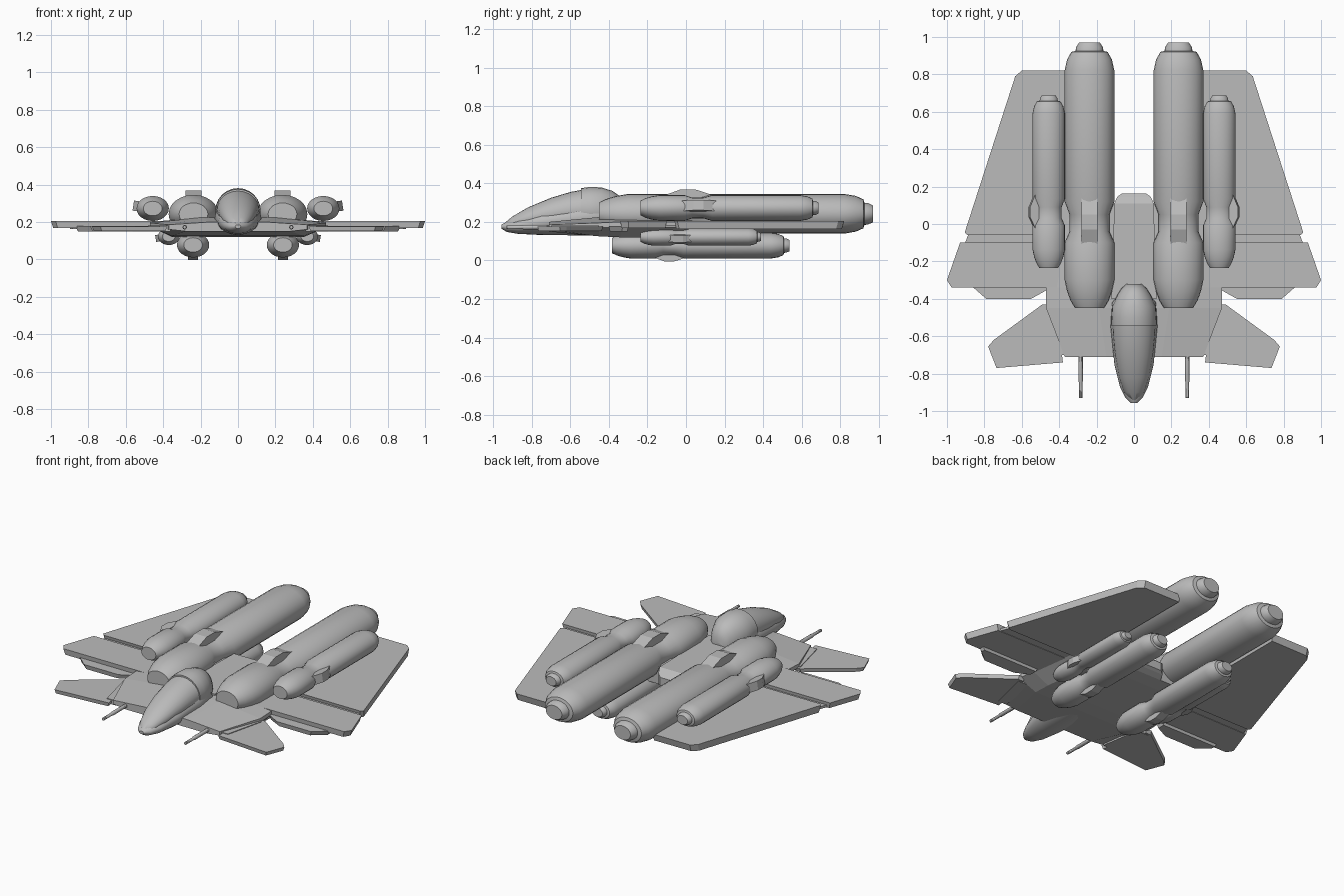
import bpy, bmesh, math
from mathutils import Vector

if "Cube" in bpy.data.objects:
    bpy.data.objects.remove(bpy.data.objects["Cube"])

grey = bpy.data.materials.new("hull grey")
grey.use_nodes = True
GREY = (0.5, 0.5, 0.5, 1)
grey.diffuse_color = GREY
grey.node_tree.nodes["Principled BSDF"].inputs["Base Color"].default_value = GREY


def finish(name, bm, smooth=None):
    bmesh.ops.recalc_face_normals(bm, faces=bm.faces)
    mesh = bpy.data.meshes.new(name)
    bm.to_mesh(mesh)
    bm.free()
    mesh.materials.append(grey)
    ob = bpy.data.objects.new(name, mesh)
    bpy.context.collection.objects.link(ob)
    if smooth:
        bpy.ops.object.select_all(action='DESELECT')
        ob.select_set(True)
        bpy.context.view_layer.objects.active = ob
        bpy.ops.object.shade_smooth_by_angle(angle=math.radians(smooth))
    return ob


def skin(name, rings, smooth=None):
    """Join equal rings of points into a closed skin."""
    bm = bmesh.new()
    loops = [[bm.verts.new(p) for p in ring] for ring in rings]
    n = len(loops[0])
    for a, b in zip(loops, loops[1:]):
        for i in range(n):
            j = (i + 1) % n
            bm.faces.new((a[i], a[j], b[j], b[i]))
    bm.faces.new(loops[0])
    bm.faces.new(loops[-1])
    return finish(name, bm, smooth)


def oval(y, x, z, rx, rz, n=24):
    return [(x + rx * math.cos(2 * math.pi * i / n), y,
             z + rz * math.sin(2 * math.pi * i / n)) for i in range(n)]


def plate(name, outline, z0, z1, side, inset=0.0):
    """Flat panel; the lower outline can be drawn in towards its middle."""
    mid = sum((Vector(p) for p in outline), Vector((0, 0))) / len(outline)
    low = []
    for p in outline:
        v = Vector(p)
        d = mid - v
        low.append(v + d.normalized() * inset)
    return skin(name, [[(side * v.x, v.y, z0) for v in low],
                       [(side * x, y, z1) for x, y in outline]])


# Engine pod profile: distance from the nose, relative radius
POD = [(0, .58), (.04, .76), (.09, .9), (.15, 1), (.35, 1), (.41, .8), (.5, .8),
       (.57, 1), (1.27, 1), (1.33, .9), (1.37, .73), (1.375, .56), (1.395, .54), (1.42, .42)]


def engine(name, x, nose, z, scale, fin):
    rx, rz = .133 * scale, .103 * scale
    skin(name, [oval(nose + d * scale, x, z, rx * r, rz * r) for d, r in POD], 35)
    # Raised bridge across the waist, on the outward side
    out = Vector((fin[0], 0, fin[1])).normalized()
    across = Vector((-out.z, 0, out.x))
    reach = math.hypot(rx * out.x, rz * out.z)
    rings = []
    for d, top in ((.33, .9), (.42, 1.22), (.5, 1.22), (.6, .9)):
        c = Vector((x, nose + d * scale, z))
        w = .042 * scale
        rings.append([c + out * reach * h + across * s * w
                      for h, s in ((.5, -1), (.5, 1), (top, 1), (top, -1))])
    skin(name + "_bridge", rings)


WING_REAR = [(.34, .82), (.6, .82), (.635, .79), (.905, -.045), (.89, -.06), (.34, -.06)]
WING_FRONT = [(.4, -.1), (.93, -.1), (1, -.3), (.975, -.34), (.4, -.34)]
WING_JOINT = [(.4, -.04), (.88, -.04), (.91, -.12), (.4, -.12)]
FLAP = [(.46, -.3), (.46, -.35), (.55, -.4), (.79, -.4), (.87, -.33), (.87, -.3)]
CANARD = [(.45, -.43), (.49, -.43), (.75, -.62), (.78, -.655), (.735, -.77), (.38, -.74), (.385, -.7)]

for side, tag in ((1, "left"), (-1, "right")):
    # Engines above and below the wing
    engine(tag + "_main_engine", side * .238, -.45, .242, 1, (0, 1))
    engine(tag + "_upper_engine", side * .456, -.235, .272, .65, (side, .15))
    engine(tag + "_lower_engine", side * .24, -.385, .077, .65, (0, -1))
    engine(tag + "_small_engine", side * .37, -.235, .122, .44, (side, -.15))
    # Wing panels
    plate(tag + "_rear_wing", WING_REAR, .162, .205, side, .012)
    plate(tag + "_front_wing", WING_FRONT, .168, .205, side, .012)
    plate(tag + "_wing_joint", WING_JOINT, .17, .185, side)
    plate(tag + "_wing_flap", FLAP, .15, .178, side, .015)
    plate(tag + "_canard", CANARD, .152, .176, side, .008)
    plate(tag + "_canard_mount", [(.36, -.7), (.42, -.7), (.48, -.45), (.4, -.45)], .15, .18, side)
    # Gun barrel
    skin(tag + "_gun", [oval(y, side * .285, .172, r, r, 10)
                        for y, r in ((-.93, .009), (-.85, .009), (-.84, .012), (-.68, .012))], 35)

# Body: y, half width, deck height in the middle, deck height at the edge, underside
BODY = [(-.71, .37, .2, .185, .15), (-.45, .47, .225, .195, .125),
        (-.34, .47, .225, .2, .12), (.02, .42, .22, .2, .12), (.11, .3, .22, .2, .125)]
skin("body", [[(-w, y, e), (-w * .4, y, m), (w * .4, y, m), (w, y, e),
               (w, y, e - .025), (w * .75, y, b), (-w * .75, y, b), (-w, y, e - .025)]
              for y, w, m, e, b in BODY])
skin("body_tail", [[(-w, y, b), (w, y, b), (w, y, t), (-w, y, t)]
                   for y, w, t, b in ((-.4, .12, .235, .125), (.11, .105, .235, .125),
                                      (.145, .09, .215, .14), (.163, .065, .2, .15))])


def pod(name, table, smooth):
    skin(name, [oval(y, 0, (t + b) / 2, w, (t - b) / 2) for y, w, t, b in table], smooth)


# Nose pod: y, half width, top, bottom
pod("nose_hull", [(-.958, .015, .185, .165), (-.93, .045, .2, .148), (-.87, .075, .222, .138),
                  (-.75, .105, .265, .132), (-.55, .125, .31, .13), (-.42, .118, .31, .13),
                  (-.32, .04, .25, .14)], 40)
pod("canopy", [(-.94, .02, .195, .165), (-.9, .052, .228, .16), (-.82, .08, .275, .16),
               (-.7, .102, .325, .16), (-.6, .112, .355, .16), (-.53, .115, .368, .16)], 50)
pod("cockpit_hood", [(-.545, .119, .375, .15), (-.5, .121, .381, .14), (-.44, .117, .379, .14),
                     (-.38, .09, .36, .14), (-.345, .068, .335, .15), (-.32, .04, .29, .16)], 50)
